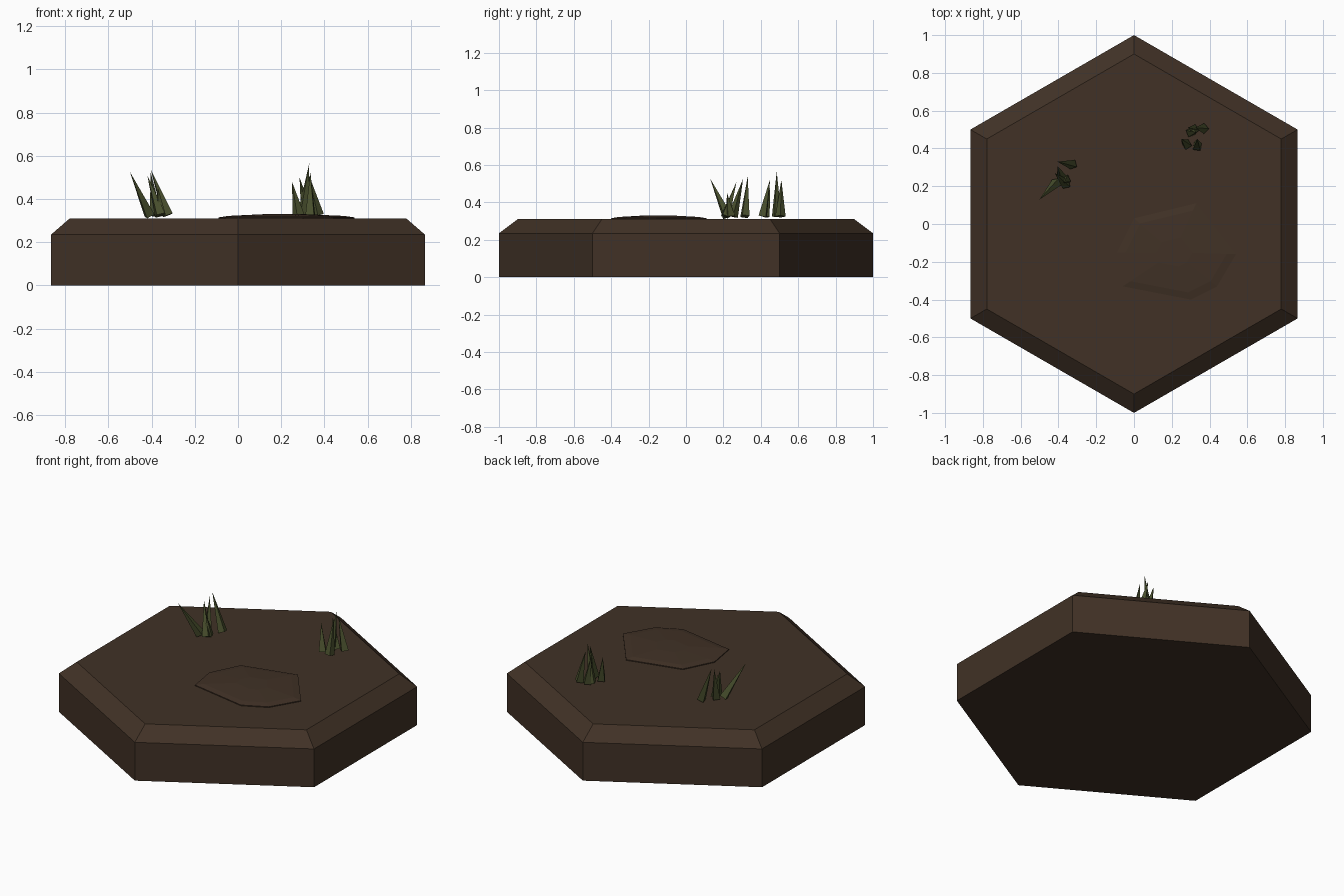
import bpy
import bmesh
import math
from mathutils import Vector, Matrix

cube = bpy.data.objects.get("Cube")
if cube:
    bpy.data.objects.remove(cube, do_unlink=True)


def material(name, rgb):
    m = bpy.data.materials.new(name)
    m.use_nodes = True
    m.diffuse_color = (*rgb, 1)
    m.node_tree.nodes["Principled BSDF"].inputs["Base Color"].default_value = (*rgb, 1)
    return m


soil = material("dark soil brown", (0.052, 0.031, 0.019))
grass = material("olive grass green", (0.065, 0.078, 0.026))


def finish(name, bm, mat):
    bmesh.ops.recalc_face_normals(bm, faces=bm.faces)
    mesh = bpy.data.meshes.new(name)
    bm.to_mesh(mesh)
    bm.free()
    mesh.materials.append(mat)
    ob = bpy.data.objects.new(name, mesh)
    bpy.context.collection.objects.link(ob)
    return ob


def loft(name, rings, mat):
    """Skin a stack of equal-length point rings and cap both ends."""
    bm = bmesh.new()
    loops = [[bm.verts.new(p) for p in ring] for ring in rings]
    n = len(loops[0])
    for a, b in zip(loops, loops[1:]):
        for i in range(n):
            j = (i + 1) % n
            bm.faces.new((a[i], a[j], b[j], b[i]))
    bm.faces.new(loops[0][::-1])
    bm.faces.new(loops[-1])
    return finish(name, bm, mat)


def hexagon(radius, z):
    angles = [math.radians(90 + 60 * i) for i in range(6)]
    return [(radius * math.cos(a), radius * math.sin(a), z) for a in angles]


# Hexagonal ground tile with a chamfered rim
loft("ground_tile", [hexagon(1, 0), hexagon(1, 0.235), hexagon(0.9, 0.31)], soil)

# Low flat stone sunk in the ground
outline = [(-0.06, -0.33), (0.3, -0.4), (0.44, -0.33), (0.54, -0.16),
           (0.33, 0.11), (0.0, 0.03), (-0.09, -0.15)]
centre = Vector((0.21, -0.15))


def stone_ring(scale, z):
    return [(*(centre + (Vector(p) - centre) * scale), z) for p in outline]


loft("flat_stone", [stone_ring(1, 0.3), stone_ring(1, 0.315),
                    stone_ring(0.85, 0.322), stone_ring(0.3, 0.33)], soil)


# Grass clumps: each blade is a leaning four-sided spike from base to tip
def grass_clump(name, blades):
    bm = bmesh.new()
    for bx, by, tx, ty, tz in blades:
        base, tip = Vector((bx, by, 0.325)), Vector((tx, ty, tz))
        lean = tip - base
        place = (Matrix.Translation((base + tip) / 2)
                 @ lean.to_track_quat("Z", "Y").to_matrix().to_4x4()
                 @ Matrix.Rotation(bx * 30, 4, "Z"))
        bmesh.ops.create_cone(bm, cap_ends=True, segments=4, radius1=0.028,
                              radius2=0, depth=lean.length, matrix=place)
    finish(name, bm, grass)


grass_clump("left_grass_clump", [
    (0.28, 0.42, 0.25, 0.45, 0.48),
    (0.335, 0.41, 0.335, 0.45, 0.525),
    (0.30, 0.485, 0.33, 0.485, 0.565),
    (0.37, 0.505, 0.325, 0.51, 0.52),
    (0.32, 0.50, 0.285, 0.51, 0.5),
])
grass_clump("right_grass_clump", [
    (-0.41, 0.22, -0.5, 0.13, 0.525),
    (-0.36, 0.21, -0.42, 0.27, 0.51),
    (-0.38, 0.25, -0.405, 0.305, 0.525),
    (-0.325, 0.315, -0.405, 0.33, 0.54),
    (-0.36, 0.235, -0.37, 0.22, 0.45),
])
